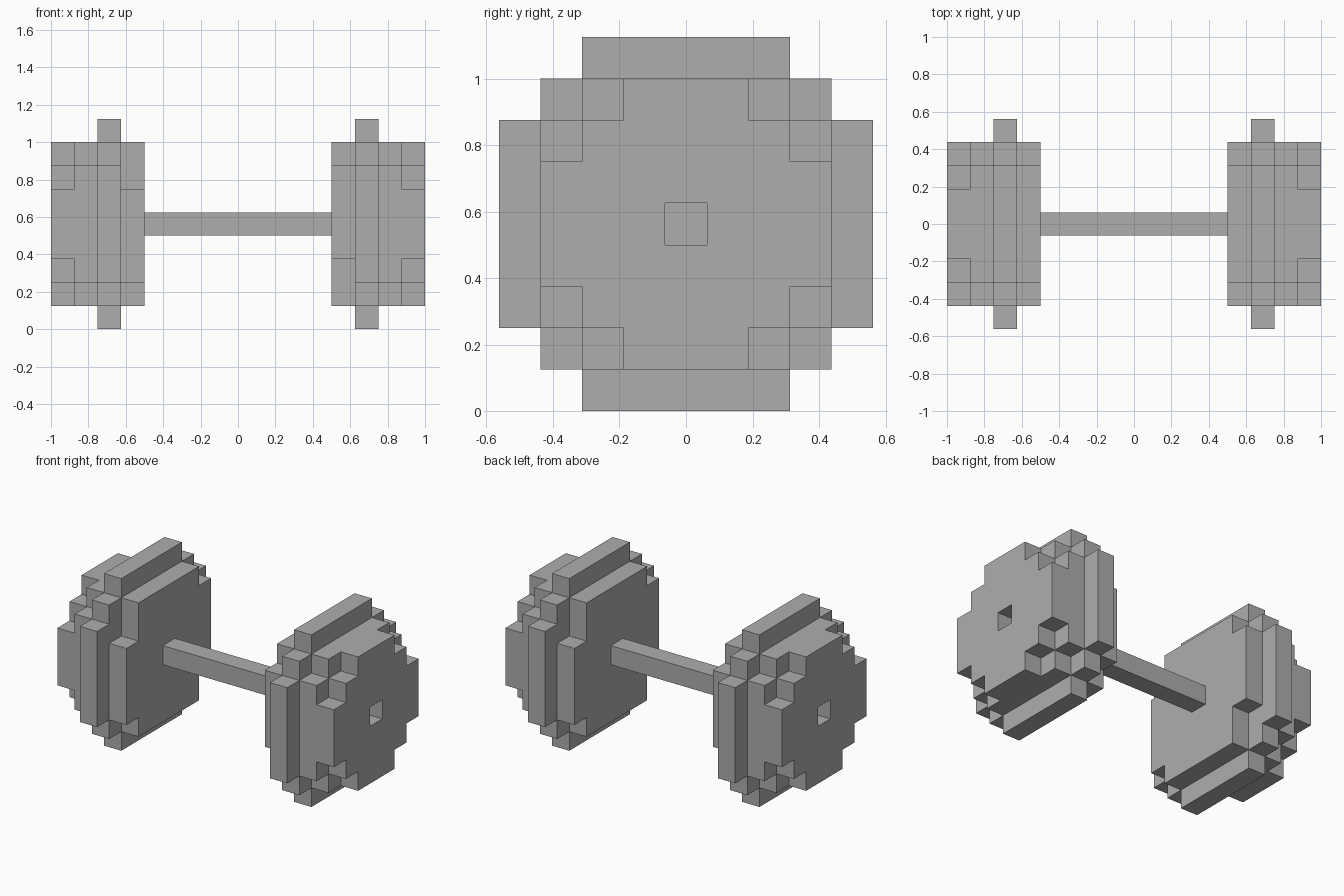
import bpy, bmesh, math
from mathutils import Vector

cube = bpy.data.objects.get("Cube")
if cube:
    bpy.data.objects.remove(cube, do_unlink=True)

U = 0.125            # edge of one block
MID = 4.5 * U        # height of the bar axis

steel = bpy.data.materials.new("grey_steel")
steel.use_nodes = True
GREY = (0.42, 0.42, 0.42, 1)
steel.diffuse_color = GREY
steel.node_tree.nodes["Principled BSDF"].inputs["Base Color"].default_value = GREY

# Half width of each row, counted from the axis outwards
RIM = [4, 4, 4, 3, 2]
DISC = [3, 3, 3, 2]
CAP = [3, 3, 2, 1]
LAYERS = [DISC, RIM, DISC, CAP]      # from the bar side to the end


def add_object(name, bm):
    mesh = bpy.data.meshes.new(name)
    bm.to_mesh(mesh)
    bm.free()
    mesh.materials.append(steel)
    obj = bpy.data.objects.new(name, mesh)
    bpy.context.collection.objects.link(obj)
    return obj


def weight_blocks():
    """Block positions of one weight, as (layer, row across, row up)."""
    blocks = set()
    for layer, rows in enumerate(LAYERS):
        for k in range(1 - len(rows), len(rows)):
            half = rows[abs(k)]
            blocks |= {(layer, j, k) for j in range(-half, half + 1)}
    # socket in the end, and two chipped corners on the inner disc
    blocks -= {(3, 0, 0), (0, 3, 2), (0, -3, -2)}
    return blocks


def block_surface(blocks):
    """Outer skin of a set of blocks, with flat areas merged."""
    bm = bmesh.new()
    for block in blocks:
        for axis in range(3):
            for sign in (-1, 1):
                step = Vector((0, 0, 0))
                step[axis] = sign
                if tuple(int(a + b) for a, b in zip(block, step)) in blocks:
                    continue
                u, v = Vector((0, 0, 0)), Vector((0, 0, 0))
                u[(axis + 1) % 3] = 0.5
                v[(axis + 2) % 3] = 0.5 * sign
                c = Vector(block) + step / 2
                bm.faces.new([bm.verts.new(c + p) for p in (-u - v, u - v, u + v, v - u)])
    bmesh.ops.remove_doubles(bm, verts=bm.verts, dist=0.01)
    bmesh.ops.dissolve_limit(bm, angle_limit=math.radians(1),
                             verts=bm.verts, edges=bm.edges)
    return bm


# Weights: the second is the first turned half way round
for name, side in (("left_weight", 1), ("right_weight", -1)):
    bm = block_surface(weight_blocks())
    for v in bm.verts:
        x, y, z = v.co
        v.co = (side * (x + 4.5) * U, side * y * U, z * U + MID)
    add_object(name, bm)

# Bar between the weights
bm = bmesh.new()
bmesh.ops.create_cube(bm, size=U)
for v in bm.verts:
    v.co = (v.co.x * 8, v.co.y, v.co.z + MID)
add_object("bar", bm)
